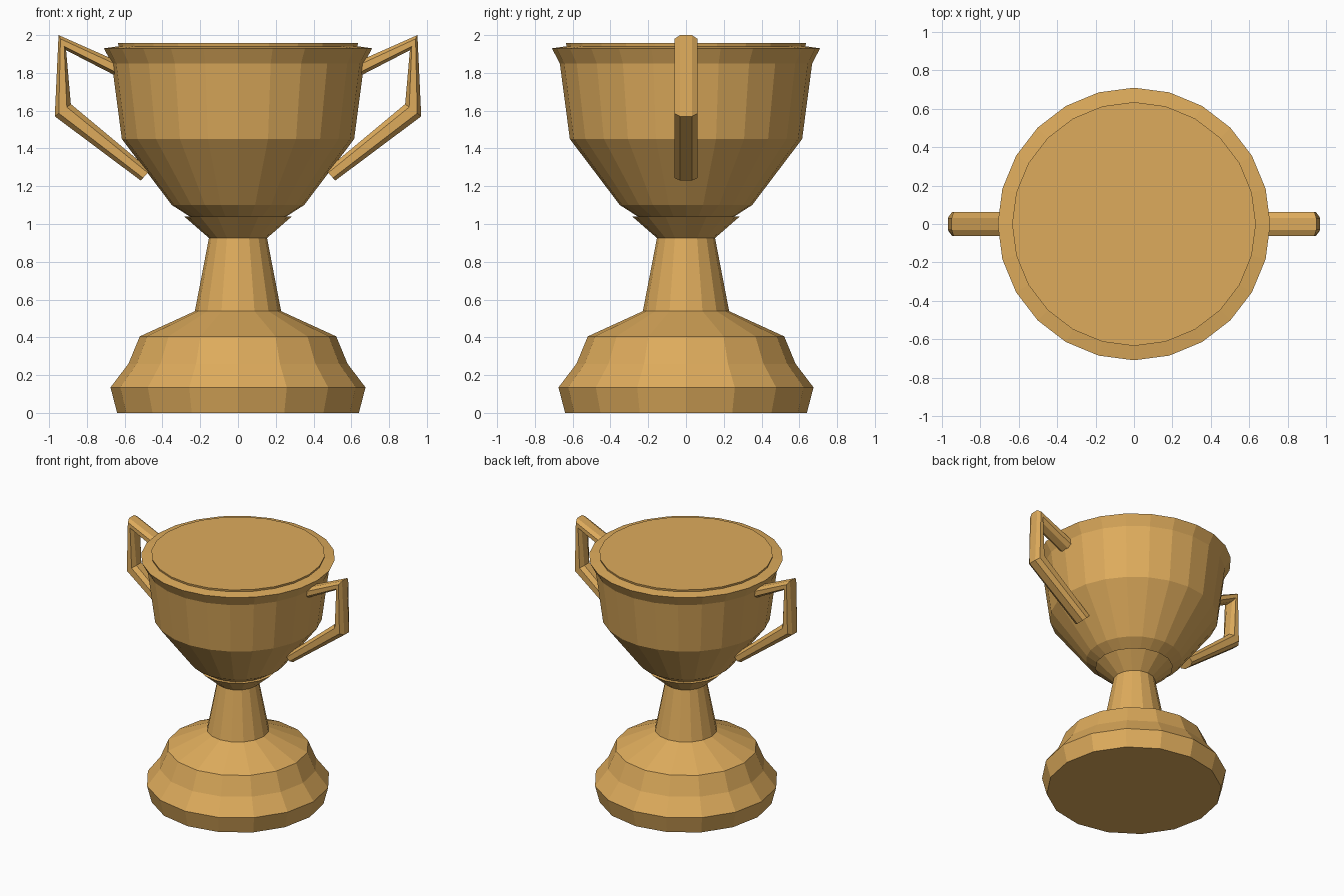
import bpy, bmesh
from math import sin, cos, tau

cube = bpy.data.objects.get("Cube")
if cube:
    bpy.data.objects.remove(cube)

gold = bpy.data.materials.new("gold")
gold.use_nodes = True
GOLD = (0.73, 0.41, 0.107, 1)
gold.diffuse_color = GOLD
gold.node_tree.nodes["Principled BSDF"].inputs["Base Color"].default_value = GOLD


def skin(name, rings):
    """Join rings of points into a closed tube with flat end caps."""
    bm = bmesh.new()
    loops = [[bm.verts.new(p) for p in ring] for ring in rings]
    n = len(loops[0])
    for a, b in zip(loops, loops[1:]):
        for i in range(n):
            j = (i + 1) % n
            bm.faces.new((a[i], a[j], b[j], b[i]))
    bm.faces.new(loops[0])
    bm.faces.new(loops[-1])
    bmesh.ops.recalc_face_normals(bm, faces=bm.faces)
    mesh = bpy.data.meshes.new(name)
    bm.to_mesh(mesh)
    bm.free()
    mesh.materials.append(gold)
    obj = bpy.data.objects.new(name, mesh)
    bpy.context.collection.objects.link(obj)


def lathe(name, sides, profile):
    """Turn a (radius, height) profile around the z axis."""
    skin(name, [[(r * cos(tau * i / sides), r * sin(tau * i / sides), z)
                 for i in range(sides)] for r, z in profile])


# Stepped foot, tapering stem and collar under the bowl
lathe("base", 16, [(0.64, 0), (0.675, 0.135), (0.58, 0.26), (0.52, 0.405), (0.225, 0.54)])
lathe("stem", 16, [(0.228, 0.54), (0.153, 0.93)])
lathe("collar", 16, [(0.153, 0.925), (0.285, 1.04)])

# Bowl with flared rim, filled to a raised disc
lathe("bowl", 24, [(0.24, 1.03), (0.35, 1.10), (0.615, 1.45), (0.668, 1.85),
                   (0.71, 1.93), (0.625, 1.942)])
lathe("top_disc", 24, [(0.63, 1.93), (0.635, 1.957)])

# Handles: mitred eight-sided bars, each corner given as outer and inner (x, z)
CORNERS = [((0.60, 1.845), (0.60, 1.76)),
           ((0.95, 2.0), (0.91, 1.92)),
           ((0.97, 1.57), (0.885, 1.635)),
           ((0.515, 1.23), (0.465, 1.285))]
SECTION = [(1, 0.5), (0.5, 1), (-0.5, 1), (-1, 0.5),
           (-1, -0.5), (-0.5, -1), (0.5, -1), (1, -0.5)]


def handle(name, side):
    rings = []
    for (ox, oz), (ix, iz) in CORNERS:
        rings.append([(side * ((ox + ix) + t * (ox - ix)) / 2, 0.062 * w,
                       ((oz + iz) + t * (oz - iz)) / 2) for t, w in SECTION])
    skin(name, rings)


handle("left_handle", 1)
handle("right_handle", -1)
